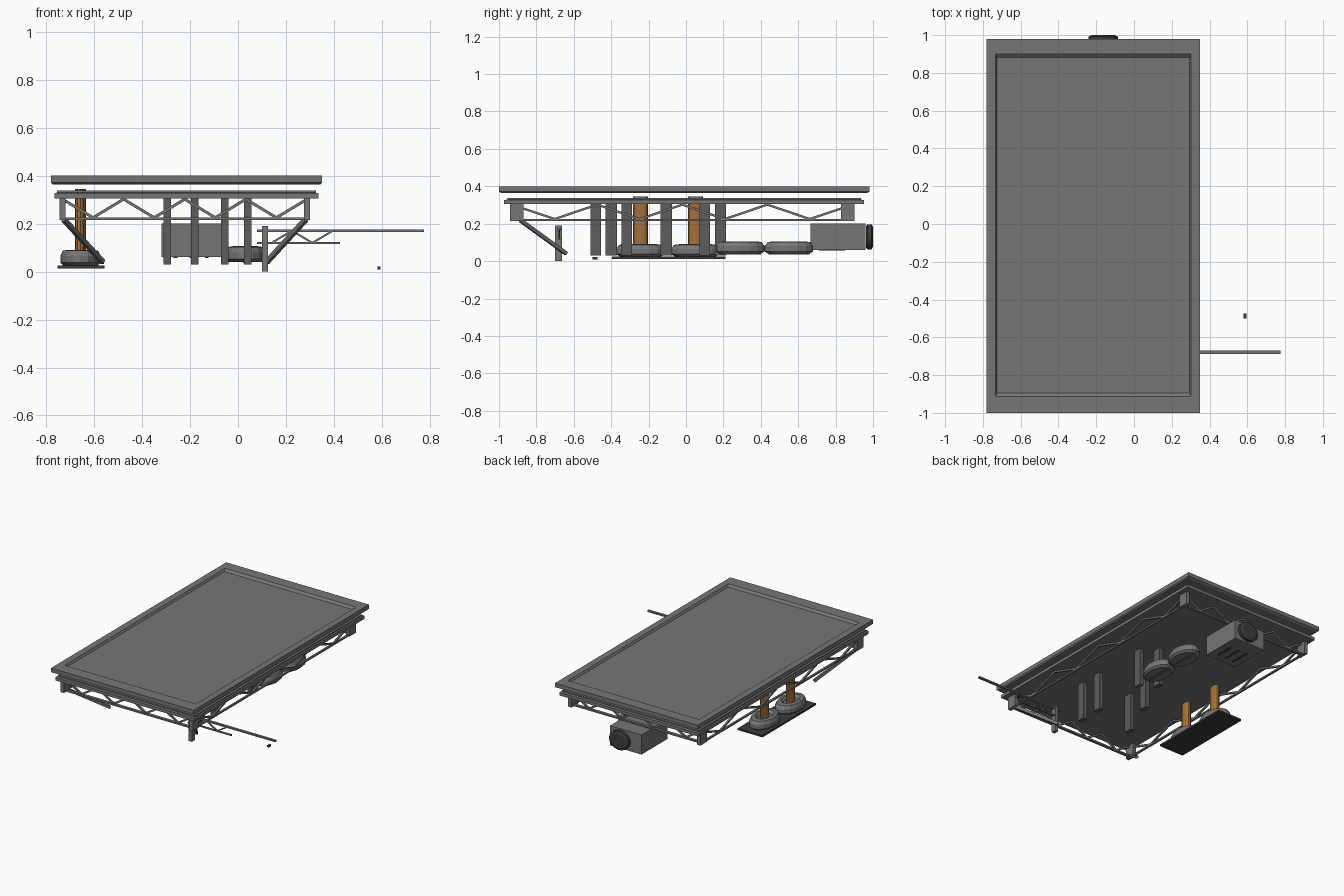
import bpy, bmesh, math
from mathutils import Vector

if "Cube" in bpy.data.objects:
    bpy.data.objects.remove(bpy.data.objects["Cube"])


def mat(name, rgb):
    m = bpy.data.materials.new(name)
    m.diffuse_color = (*rgb, 1)
    m.use_nodes = True
    m.node_tree.nodes["Principled BSDF"].inputs["Base Color"].default_value = m.diffuse_color
    return m


GREY = mat("grey metal", (0.18, 0.18, 0.18))
DARK = mat("dark rubber", (0.045, 0.045, 0.045))
SLATE = mat("slate", (0.11, 0.11, 0.11))
ORANGE = mat("orange paint", (0.37, 0.16, 0.045))


def finish(name, bm, material, smooth=False):
    bmesh.ops.recalc_face_normals(bm, faces=bm.faces)
    me = bpy.data.meshes.new(name)
    bm.to_mesh(me)
    bm.free()
    me.materials.append(material)
    for p in me.polygons:
        p.use_smooth = False
    ob = bpy.data.objects.new(name, me)
    bpy.context.collection.objects.link(ob)
    return ob


def stack(name, rings, material):
    """Rectangular rings (x0, x1, y0, y1, z) joined in order and capped."""
    bm = bmesh.new()
    loops = []
    for x0, x1, y0, y1, z in rings:
        loops.append([bm.verts.new(c) for c in
                      ((x0, y0, z), (x1, y0, z), (x1, y1, z), (x0, y1, z))])
    for a, b in zip(loops, loops[1:]):
        for i in range(4):
            j = (i + 1) % 4
            bm.faces.new((a[i], a[j], b[j], b[i]))
    bm.faces.new(loops[0])
    bm.faces.new(loops[-1])
    return finish(name, bm, material)


def box(name, x0, x1, y0, y1, z0, z1, material=GREY):
    return stack(name, [(x0, x1, y0, y1, z0), (x0, x1, y0, y1, z1)], material)


def beam(name, a, b, w=0.014, h=0.012, material=GREY):
    """Square bar between two points."""
    a, b = Vector(a), Vector(b)
    bm = bmesh.new()
    bmesh.ops.create_cube(bm, size=1)
    d = b - a
    bmesh.ops.scale(bm, vec=(w, h, d.length), verts=bm.verts)
    ob = finish(name, bm, material)
    ob.rotation_mode = 'QUATERNION'
    ob.rotation_quaternion = d.to_track_quat('Z', 'Y')
    ob.location = (a + b) / 2
    return ob


def lathe(name, profile, center, sx, sy, material, n=16):
    """Profile of (radius, z) turned about z, with an elliptical plan."""
    bm = bmesh.new()
    rings = []
    for r, z in profile:
        rings.append([bm.verts.new((center[0] + sx * r * math.cos(2 * math.pi * i / n),
                                    center[1] + sy * r * math.sin(2 * math.pi * i / n),
                                    center[2] + z)) for i in range(n)])
    for a, b in zip(rings, rings[1:]):
        for i in range(n):
            j = (i + 1) % n
            bm.faces.new((a[i], a[j], b[j], b[i]))
    bm.faces.new(rings[0])
    bm.faces.new(rings[-1])
    return finish(name, bm, material)


# Top deck with a sunken panel
stack("top_deck", [(-0.772, 0.342, -0.985, 0.965, 0.363),
                   (-0.78, 0.35, -1.0, 0.98, 0.371),
                   (-0.78, 0.35, -1.0, 0.98, 0.40),
                   (-0.733, 0.303, -0.912, 0.90, 0.40),
                   (-0.724, 0.294, -0.895, 0.882, 0.386)], GREY)

# Lower deck, stepped, separated from the top by a gap
stack("lower_deck", [(-0.765, 0.335, -0.972, 0.952, 0.305),
                     (-0.765, 0.335, -0.972, 0.952, 0.327),
                     (-0.755, 0.325, -0.955, 0.935, 0.329),
                     (-0.755, 0.325, -0.955, 0.935, 0.338)], GREY)

# Truss ring below the deck
XL, XR, YF, YB, ZB, ZT = -0.732, 0.288, -0.905, 0.865, 0.22, 0.302
for x in (XL, XR):
    for y in (YF, YB):
        box("corner_post", x - 0.013, x + 0.013, y - 0.036, y + 0.036, 0.215, 0.306)


def zigzag(name, start, end, z0, z1, count, w=0.012):
    a, b = Vector(start), Vector(end)
    pts = []
    for i in range(count + 1):
        p = a.lerp(b, i / count)
        pts.append((p.x, p.y, z1 if i % 2 == 0 else z0))
    for p, q in zip(pts, pts[1:]):
        beam(name, p, q, w, w)


for y in (YF, YB):
    box("end_chord", XL, XR, y - 0.01, y + 0.01, 0.215, 0.226)
    zigzag("end_brace", (XL, y, 0), (XR, y, 0), ZB + 0.005, ZT, 8)
for x in (XL, XR):
    box("side_chord", x - 0.007, x + 0.007, YF, YB, 0.215, 0.226)
    zigzag("side_brace", (x, -0.93, 0), (x, 0.89, 0), ZB + 0.005, ZT, 8)

# Sloping struts under the front corners
for s in (-1, 1):
    beam("corner_strut", (-0.222 + s * 0.505, -0.885, 0.218),
         (-0.222 + s * 0.342, -0.64, 0.04), 0.016, 0.02)

# Hanging post and lattice arm
box("arm_post", 0.10, 0.125, -0.70, -0.663, 0.0, 0.19)
box("arm_upper_chord", 0.08, 0.775, -0.687, -0.669, 0.166, 0.176)
box("arm_lower_chord", 0.08, 0.425, -0.684, -0.672, 0.115, 0.123)
zigzag("arm_brace", (0.395, -0.678, 0), (0.14, -0.678, 0), 0.12, 0.17, 3, 0.008)
box("arm_hook", 0.581, 0.595, -0.50, -0.474, 0.008, 0.022, DARK)

# Hanging boards
for x, y in ((0.04, -0.483), (0.04, -0.317), (0.04, 0.10)):
    box("hanging_board", x - 0.016, x + 0.016, y - 0.028, y + 0.028, 0.03, 0.306, SLATE)
for x, y in ((-0.295, -0.40), (-0.18, -0.105), (-0.055, 0.185)):
    box("hanging_board", x - 0.016, x + 0.016, y - 0.03, y + 0.03, 0.03, 0.306, SLATE)

# Equipment box with a fan and bottom vents
box("equipment_box", -0.32, -0.07, 0.665, 0.96, 0.06, 0.20)
fan = lathe("fan", [(0.066, 0.0), (0.078, 0.008), (0.078, 0.03), (0.06, 0.038)],
            (0, 0, 0), 1.0, 0.86, DARK, 20)
fan.rotation_euler = (-math.pi / 2, 0, 0)
fan.location = (-0.163, 0.962, 0.13)
for x in (-0.26, -0.195, -0.13):
    box("vent", x - 0.008, x + 0.008, 0.71, 0.85, 0.057, 0.061, DARK)

# Oval pads: two under the deck, two on the base plate
PAD = [(0.85, 0.0), (1.0, 0.012), (1.0, 0.04), (0.88, 0.062), (0.62, 0.066), (0.45, 0.05)]
for y in (0.29, 0.55):
    lathe("oval_pad", PAD, (0.03, y, 0.04), 0.084, 0.13, GREY)
    box("pad_bar", 0.02, 0.04, y - 0.11, y + 0.11, 0.036, 0.042, SLATE)
for y in (-0.243, 0.05):
    lathe("base_pad", PAD, (-0.657, y, 0.025), 0.084, 0.13, GREY)
    lathe("column", [(1, 0.0), (1, 0.28)], (-0.657, y, 0.065), 0.023, 0.04, ORANGE, 12)
box("base_plate", -0.752, -0.556, -0.395, 0.21, 0.012, 0.025, DARK)
